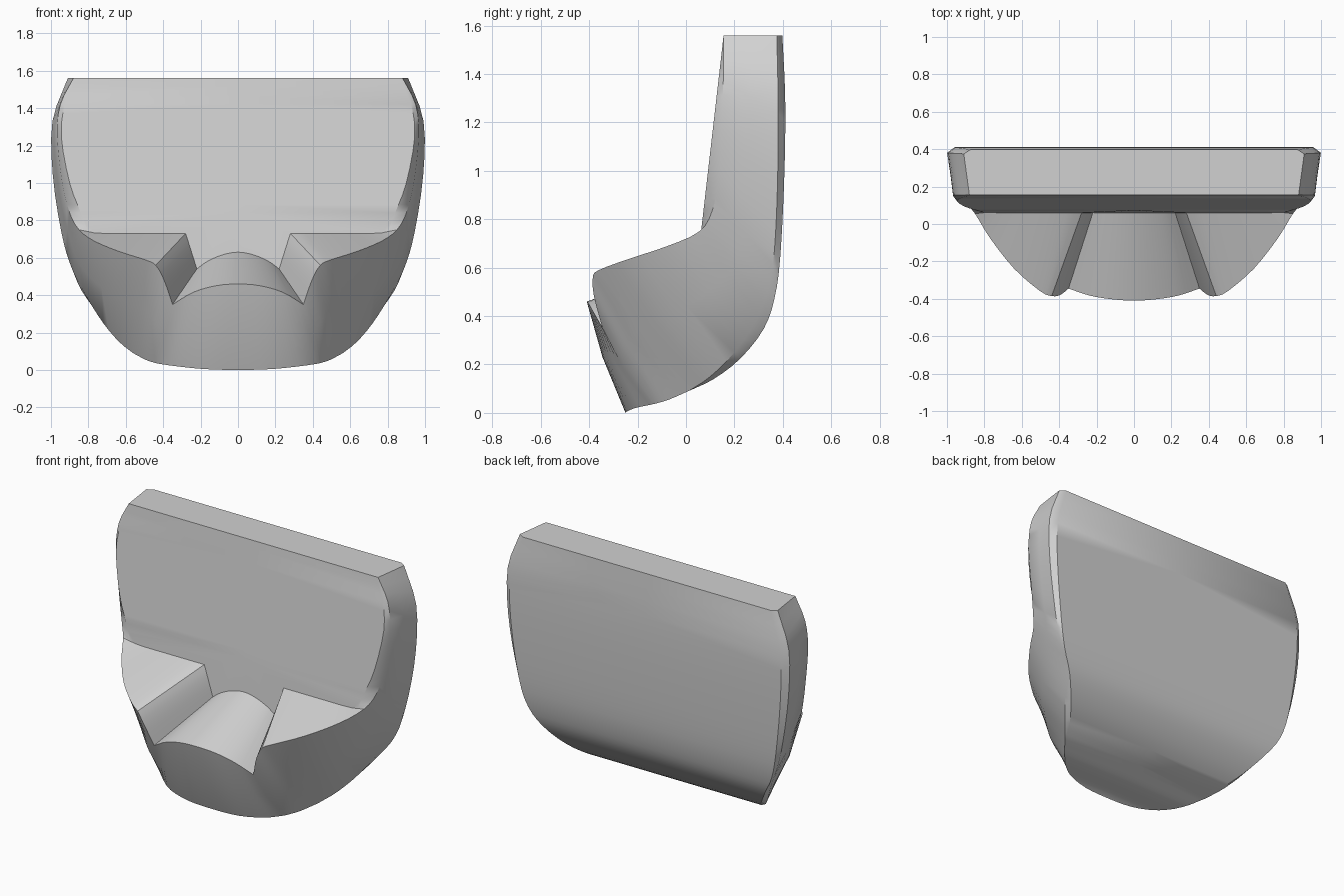
import bpy, bmesh
from mathutils import Vector

if "Cube" in bpy.data.objects:
    bpy.data.objects.remove(bpy.data.objects["Cube"])

STEPS = 3  # subdivisions between stations

# Stations run along the half outline, from the front centre to the top corner.
# Outer lip facing the front
lip = [(0, -.41, .46), (.12, -.402, .45), (.24, -.382, .415), (.35, -.345, .35), (.395, -.38, .48),
       (.44, -.385, .56), (.5, -.36, .59), (.64, -.24, .635), (.77, -.075, .69), (.85, .055, .75),
       (.9, .11, .84), (.94, .14, 1.0), (.967, .15, 1.25), (.95, .155, 1.42), (.88, .155, 1.56)]
# Rim where the side wall meets the back
rim = [(0, -.25, 0), (.18, -.245, .005), (.33, -.21, .02), (.42, -.15, .033), (.45, -.12, .04),
       (.495, -.07, .055), (.56, .01, .09), (.635, .1, .15), (.72, .2, .25), (.815, .3, .4),
       (.895, .35, .56), (.945, .37, .74), (.99, .38, 1.04), (.992, .38, 1.33), (.91, .375, 1.56)]
# Channel arch, shelf crease and upright face edge, as x and z
inner_xz = [(0, .63), (.085, .615), (.165, .58), (.22, .54), (.25, .635), (.28, .73), (.4, .73),
            (.55, .73), (.7, .73), (.8, .735), (.84, .84), (.9, 1.0), (.945, 1.25),
            (.925, 1.42), (.865, 1.56)]
inner = [(x, .06 + max(0, z - .73) * .115, z) for x, z in inner_xz]
# Slightly raised back panel, as y and z from the eighth station on
back_yz = [(.115, .14), (.225, .225), (.32, .345), (.365, .47), (.39, .65), (.407, 1.0),
           (.41, 1.3), (.398, 1.56)]
back = rim[:7] + [(rim[i + 7][0] * .96, y, z) for i, (y, z) in enumerate(back_yz)]
# Gentle bulge halfway down the outer wall
wall = []
for i, (a, b) in enumerate(zip(lip, rim)):
    m = (Vector(a) + Vector(b)) / 2
    wall.append(m + Vector((.02 if 3 < i < 10 else 0, -.015 if i < 9 else 0, 0)))


def spline(points, corners=()):
    """Smooth curve through the points, broken at the given corner stations."""
    pts = [Vector(p) for p in points]
    stops = [0, *corners, len(pts) - 1]
    out = []
    for s, e in zip(stops, stops[1:]):
        seg = pts[s:e + 1]
        first = seg[0] * 2 - seg[1]
        if s == 0:  # level tangent on the mirror plane
            first = Vector((-seg[1].x, seg[1].y, seg[1].z))
        seg = [first, *seg, seg[-1] * 2 - seg[-2]]
        for p0, p1, p2, p3 in zip(seg, seg[1:], seg[2:], seg[3:]):
            for k in range(STEPS):
                t = k / STEPS
                out.append(p1 + (p2 - p0) * (t / 2) + (2 * p0 - 5 * p1 + 4 * p2 - p3) * (t * t / 2)
                           + (3 * p1 - p0 - 3 * p2 + p3) * (t ** 3 / 2))
    return out + [pts[-1]]


lip = spline(lip, (3,))
wall = spline(wall)
rim = spline(rim, (6,))
back = spline(back, (6,))
inner = spline(inner, (3, 5, 9))
top_row = 10 * STEPS


def centre(p):
    return (0, p[1], p[2])


bm = bmesh.new()


def face(*pts):
    unique = []
    for p in pts:
        p = Vector(p)
        if all((p - q).length > 1e-5 for q in unique):
            unique.append(p)
    if len(unique) > 2:
        bm.faces.new([bm.verts.new(p) for p in unique])


# Strips between neighbouring curves
for i in range(len(lip) - 1):
    j = i + 1
    for a, b in ((inner, lip), (lip, wall), (wall, rim), (rim, back)):
        face(a[i], a[j], b[j], b[i])
    face(back[i], back[j], centre(back[j]), centre(back[i]))
    if i >= top_row:
        face(inner[i], inner[j], centre(inner[j]), centre(inner[i]))
# Upright face above the channel, and the flat top
face(*inner[:top_row + 1], centre(inner[top_row]))
face(centre(inner[-1]), inner[-1], lip[-1], wall[-1], rim[-1], back[-1], centre(back[-1]))

# Weld, mirror and orient
bmesh.ops.remove_doubles(bm, verts=bm.verts, dist=1e-4)
bmesh.ops.mirror(bm, geom=bm.verts[:] + bm.edges[:] + bm.faces[:], axis='X', merge_dist=1e-4)
bmesh.ops.remove_doubles(bm, verts=bm.verts, dist=1e-4)
bmesh.ops.recalc_face_normals(bm, faces=bm.faces)

mesh = bpy.data.meshes.new("shell_body")
bm.to_mesh(mesh)
bm.free()
body = bpy.data.objects.new("shell_body", mesh)
bpy.context.collection.objects.link(body)

grey = bpy.data.materials.new("light_grey")
grey.diffuse_color = (.64, .64, .64, 1)
grey.use_nodes = True
grey.node_tree.nodes["Principled BSDF"].inputs["Base Color"].default_value = grey.diffuse_color
mesh.materials.append(grey)

bpy.context.view_layer.objects.active = body
body.select_set(True)
bpy.ops.object.shade_smooth_by_angle(angle=.6)
